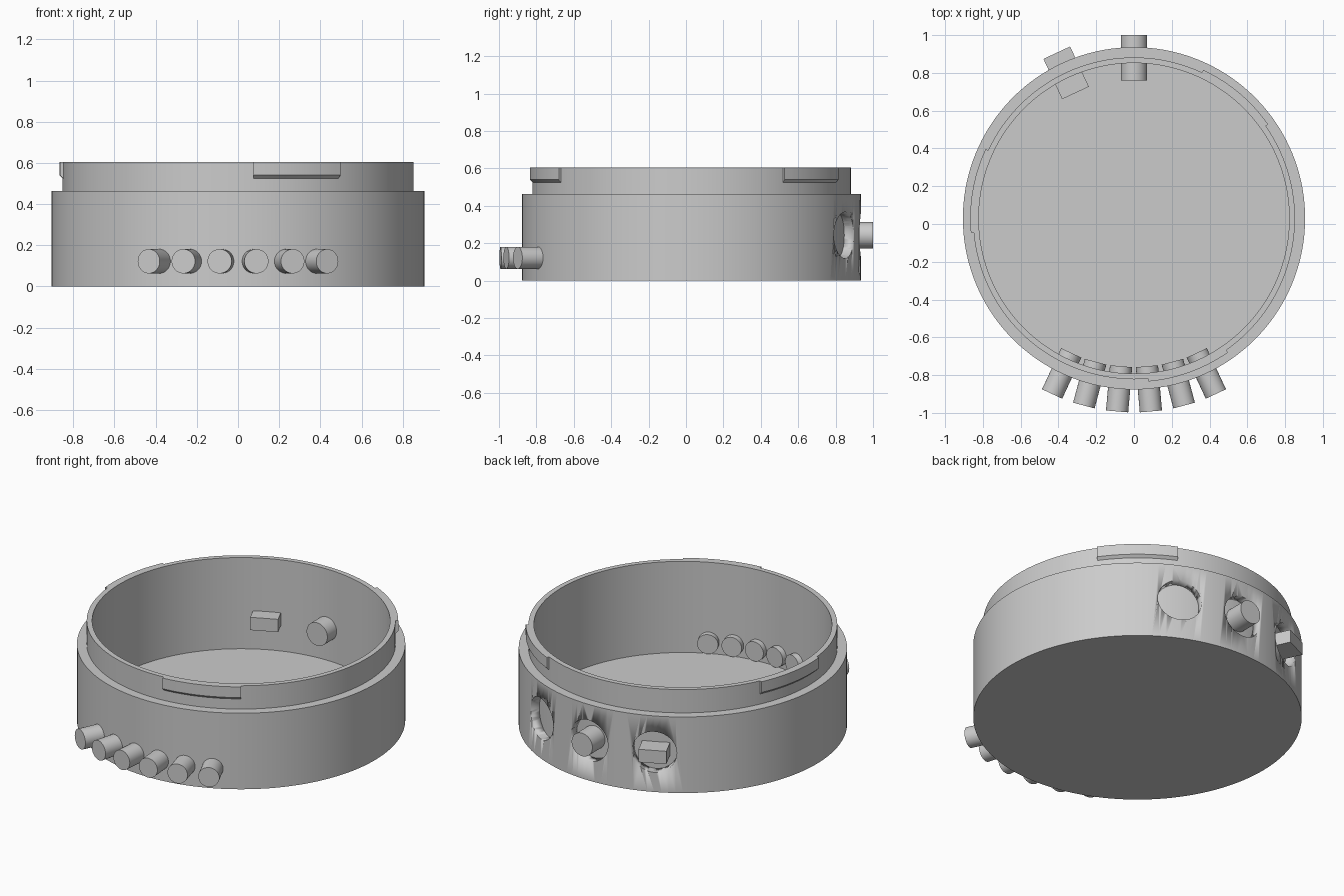
import bpy, bmesh, math
from mathutils import Matrix, Vector

if "Cube" in bpy.data.objects:
    bpy.data.objects.remove(bpy.data.objects["Cube"])

CY = 0.03                      # centre of the round body in y
SEG = 144
R_OUT, R_LIP, R_IN, R_TAB = 0.906, 0.852, 0.822, 0.867
Z_STEP, Z_TOP, Z_FLOOR = 0.463, 0.605, 0.05

grey = bpy.data.materials.new("plain grey")
grey.diffuse_color = (0.6, 0.6, 0.6, 1)
grey.use_nodes = True
grey.node_tree.nodes["Principled BSDF"].inputs["Base Color"].default_value = grey.diffuse_color


def finish(bm, name, smooth=True):
    bmesh.ops.recalc_face_normals(bm, faces=bm.faces)
    me = bpy.data.meshes.new(name)
    bm.to_mesh(me)
    bm.free()
    me.materials.append(grey)
    ob = bpy.data.objects.new(name, me)
    bpy.context.collection.objects.link(ob)
    if smooth:
        bpy.ops.object.select_all(action='DESELECT')
        ob.select_set(True)
        bpy.context.view_layer.objects.active = ob
        bpy.ops.object.shade_smooth_by_angle(angle=math.radians(30))
    return ob


def revolve(name, profile, start=0, sweep=360, steps=SEG, closed=True):
    """Spin an (r, z) profile round the body axis; part sweeps get end caps."""
    bm = bmesh.new()
    full = sweep == 360
    rings = []
    for i in range(steps if full else steps + 1):
        a = math.radians(start + sweep * i / steps)
        rings.append([bm.verts.new((r * math.cos(a), CY + r * math.sin(a), z)) for r, z in profile])
    n = len(profile)
    for i in range(steps):
        p, q = rings[i], rings[(i + 1) % len(rings)]
        for j in range(n if closed else n - 1):
            k = (j + 1) % n
            bm.faces.new((p[j], q[j], q[k], p[k]))
    if not full:
        bm.faces.new(rings[0])
        bm.faces.new(rings[-1])
    elif not closed:           # discs over the open profile ends
        bm.faces.new([r[0] for r in rings])
        bm.faces.new([r[-1] for r in rings])
    return finish(bm, name)


def radial(angle, r0, r1, z):
    """Matrix placing local z along the outward direction at an angle."""
    d = Vector((math.cos(math.radians(angle)), math.sin(math.radians(angle)), 0))
    mid = Vector((0, CY, z)) + d * (r0 + r1) / 2
    return Matrix.Translation(mid) @ d.to_track_quat('Z', 'Y').to_matrix().to_4x4()


def peg(name, angle, r0, r1, z, radius, segs=48):
    bm = bmesh.new()
    bmesh.ops.create_cone(bm, cap_ends=True, segments=segs, radius1=radius, radius2=radius,
                          depth=r1 - r0, matrix=radial(angle, r0, r1, z))
    return finish(bm, name)


# Inner cup with floor and lip
revolve("inner_cup", [(R_LIP, 0), (R_LIP, Z_TOP), (R_IN, Z_TOP), (R_IN, Z_FLOOR)], closed=False)

# Outer sleeve with three round recesses at the back
sleeve = revolve("outer_sleeve", [(R_LIP, 0), (R_OUT, 0), (R_OUT, Z_STEP), (R_LIP, Z_STEP)])
for a in (65, 90, 115):
    cutter = peg("recess_cutter", a, 0.78, 1.0, 0.243, 0.124, 64)
    cutter.hide_render = True
    cutter.hide_viewport = True
    cutter.display_type = 'WIRE'
    mod = sleeve.modifiers.new("recess", 'BOOLEAN')
    mod.object, mod.operation, mod.solver = cutter, 'DIFFERENCE', 'EXACT'

# Three locking tabs on the lip, chamfered below
for a in (35, 155, 275):
    revolve("lip_tab", [(R_LIP - 0.005, 0.525), (R_LIP, 0.525), (R_TAB, 0.54),
                        (R_TAB, Z_TOP), (R_LIP - 0.005, Z_TOP)], a, 30, 12)

# Row of six pins through the front wall
for i in range(6):
    peg("front_pin", 245 + 10 * i, 0.786, 1.026, 0.122, 0.059)

# Round plug and rectangular plug in the back recesses
peg("round_plug", 90, 0.73, 0.97, 0.243, 0.07)

bm = bmesh.new()
tangent_box = Matrix.Translation((0, CY, 0.243)) @ Matrix.Rotation(math.radians(115), 4, 'Z')
bmesh.ops.create_cube(bm, size=1, matrix=tangent_box @ Matrix.Translation((0.85, 0, 0))
                      @ Matrix.Diagonal((0.235, 0.156, 0.078, 1)))
finish(bm, "rectangular_plug", smooth=False)
